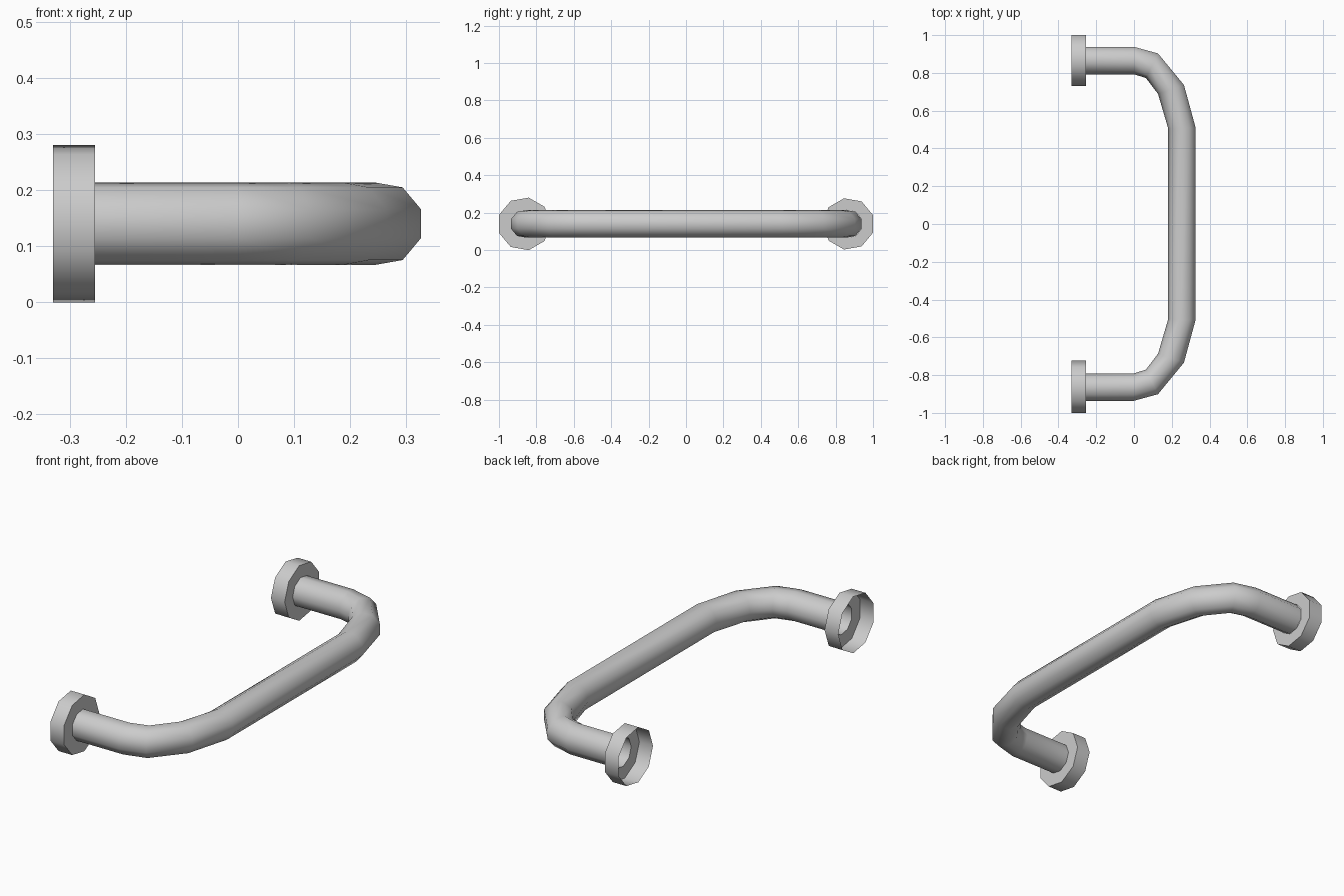
import bpy, bmesh
from math import sin, cos, radians

if "Cube" in bpy.data.objects:
    bpy.data.objects.remove(bpy.data.objects["Cube"])

SIDES = 9
Z = 0.14          # height of the tube centre line
TUBE_R = 0.0748


def ring(bm, x, y, angle, r):
    """Nine-sided ring; 'angle' is the outward direction in the xy plane."""
    nx, ny = cos(radians(angle)), sin(radians(angle))
    verts = []
    for k in range(SIDES):
        t = radians(20 + 40 * k)
        verts.append(bm.verts.new((x + nx * r * cos(t), y + ny * r * cos(t), Z + r * sin(t))))
    return verts


def loft(name, stations):
    """Skin a series of rings into an open, smooth shaded shell."""
    bm = bmesh.new()
    rings = [ring(bm, *s) for s in stations]
    for a, b in zip(rings, rings[1:]):
        for i in range(SIDES):
            j = (i + 1) % SIDES
            bm.faces.new((a[i], a[j], b[j], b[i]))
    mesh = bpy.data.meshes.new(name)
    bm.to_mesh(mesh)
    bm.free()
    obj = bpy.data.objects.new(name, mesh)
    bpy.context.collection.objects.link(obj)
    bpy.ops.object.select_all(action='DESELECT')
    obj.select_set(True)
    bpy.context.view_layer.objects.active = obj
    bpy.ops.object.shade_smooth_by_angle(angle=radians(60))
    return obj


# Bent tube: one half of the path, then its mirror image
half = [(-0.255, 0.8675, 90), (0.0, 0.8675, 90), (0.096, 0.84, 64),
        (0.198, 0.713, 19), (0.256, 0.507, 2)]
path = half + [(x, -y + 0.002, -a) for x, y, a in reversed(half)]
loft("handle_tube", [(x, y, a, TUBE_R) for x, y, a in path])

# Wall flanges: hollow cups open at the back
for name, y, angle, r in (("rear_flange", 0.869, 90, 0.139),
                          ("front_flange", -0.8655, -90, 0.1425)):
    cup = [(-0.33, y, angle, r), (-0.255, y, angle, r), (-0.255, y, angle, TUBE_R)]
    loft(name, cup if angle > 0 else cup[::-1])
